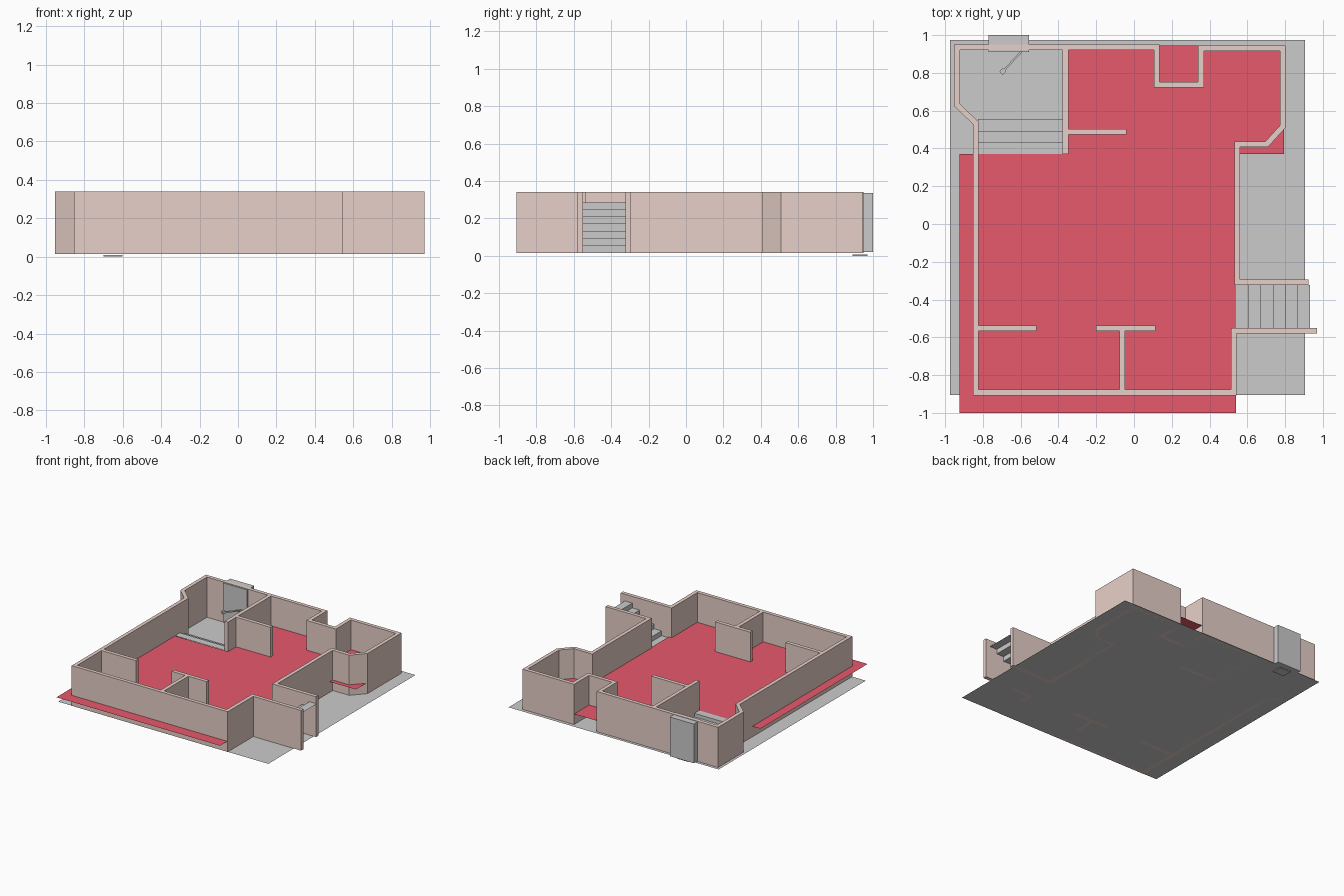
import bpy, bmesh
from mathutils import Vector

if "Cube" in bpy.data.objects:
    bpy.data.objects.remove(bpy.data.objects["Cube"])

BASE, TOP, FLOOR, THICK = 0.015, 0.34, 0.10, 0.03


def material(name, rgb):
    m = bpy.data.materials.new(name)
    m.diffuse_color = (*rgb, 1)
    m.use_nodes = True
    m.node_tree.nodes["Principled BSDF"].inputs["Base Color"].default_value = m.diffuse_color
    return m


WALL = material("plaster", (0.8, 0.63, 0.58))
RED = material("red_floor", (0.8, 0.1, 0.15))


def finish(name, bm, mat=None, fix=True):
    if fix:
        bmesh.ops.recalc_face_normals(bm, faces=bm.faces)
    me = bpy.data.meshes.new(name)
    bm.to_mesh(me)
    bm.free()
    ob = bpy.data.objects.new(name, me)
    bpy.context.collection.objects.link(ob)
    if mat:
        me.materials.append(mat)
    return ob


def sheet(name, outline, z, mat=None):
    bm = bmesh.new()
    bm.faces.new([bm.verts.new((x, y, z)) for x, y in outline])
    return finish(name, bm, mat, fix=False)


def box(name, lo, hi, mat=None):
    bm = bmesh.new()
    bmesh.ops.create_cube(bm, size=1)
    for v in bm.verts:
        v.co = [l + (c + 0.5) * (h - l) for l, h, c in zip(lo, hi, v.co)]
    return finish(name, bm, mat)


def wall(name, path, mat=WALL):
    """Wall of constant thickness with mitred corners along a centre line."""
    pts = [Vector(p) for p in path]
    dirs = [(b - a).normalized() for a, b in zip(pts, pts[1:])]
    bm = bmesh.new()
    rings = []
    for i, p in enumerate(pts):
        d0, d1 = dirs[max(i - 1, 0)], dirs[min(i, len(dirs) - 1)]
        n0, n1 = Vector((-d0.y, d0.x)), Vector((-d1.y, d1.x))
        m = (n0 + n1).normalized()
        off = m * (THICK / 2 / m.dot(n0))
        a, b = p - off, p + off
        rings.append([bm.verts.new((q.x, q.y, z)) for q, z in
                      ((a, BASE), (b, BASE), (b, TOP), (a, TOP))])
    for r, s in zip(rings, rings[1:]):
        for k in range(4):
            j = (k + 1) % 4
            bm.faces.new((r[k], r[j], s[j], s[k]))
    bm.faces.new(rings[0])
    bm.faces.new(rings[-1])
    return finish(name, bm, mat)


def stairs(name, start, run, rise, count, axis, span):
    """Folded sheet of risers and treads climbing along axis 0 (x) or 1 (y)."""
    profile = [(start, BASE)]
    for i in range(count):
        z = BASE + rise * (i + 1)
        profile += [(start + run * i, z), (start + run * (i + 1), z)]
    bm = bmesh.new()
    rows = [[bm.verts.new((t, s, z) if axis == 0 else (s, t, z)) for s in span]
            for t, z in profile]
    for a, b in zip(rows, rows[1:]):
        bm.faces.new((a[0], b[0], b[1], a[1]))
    bm.normal_update()
    # treads face upwards
    if sum(f.normal.z for f in bm.faces) < 0:
        bmesh.ops.reverse_faces(bm, faces=bm.faces)
    return finish(name, bm, fix=False)


# ground sheet and raised red floor
sheet("ground", [(-0.975, -0.905), (0.905, -0.905), (0.905, 0.975), (-0.975, 0.975)], BASE)
sheet("main_floor", [(-0.925, -1), (0.54, -1), (0.54, 0.37), (0.795, 0.37),
                     (0.795, 0.945), (-0.355, 0.945), (-0.355, 0.37), (-0.925, 0.37)],
      FLOOR, RED)

# outer wall, running round the house from one side of the stairwell to the other
wall("outer_wall", [(0.925, -0.308), (0.547, -0.308), (0.547, 0.423), (0.703, 0.423),
                    (0.787, 0.515), (0.787, 0.93), (0.355, 0.93), (0.355, 0.738),
                    (0.12, 0.738), (0.12, 0.935), (-0.937, 0.935), (-0.937, 0.63),
                    (-0.838, 0.535), (-0.838, -0.892), (0.528, -0.892),
                    (0.528, -0.565), (0.97, -0.565)])

# inner partitions
partitions = {
    "entry_partition": [(-0.363, 0.37), (-0.363, 0.92)],
    "upper_partition": [(-0.35, 0.488), (-0.04, 0.488)],
    "lower_left_partition": [(-0.825, -0.552), (-0.515, -0.552)],
    "lower_mid_partition": [(-0.20, -0.552), (0.115, -0.552)],
    "bedroom_divider": [(-0.062, -0.88), (-0.062, -0.565)],
}
for name, path in partitions.items():
    wall(name, path)

# entry steps and side staircase
stairs("entry_steps", 0.555, -0.0615, 0.029, 3, 1, (-0.825, -0.378))
stairs("side_stairs", 0.473, 0.0655, 0.0386, 7, 0, (-0.55, -0.323))

# front door with lever handle and threshold
box("door", (-0.77, 0.91, 0.02), (-0.555, 1.0, 0.337))
box("threshold", (-0.70, 0.89, 0.0), (-0.60, 0.97, 0.008))
bar = box("handle_bar", (-0.07, -0.005, -0.005), (0.07, 0.005, 0.005))
knob = box("handle_knob", (-0.085, -0.013, -0.01), (-0.06, 0.013, 0.01))
for part in (bar, knob):
    part.location = (-0.645, 0.86, 0.16)
    part.rotation_euler.z = 0.82
